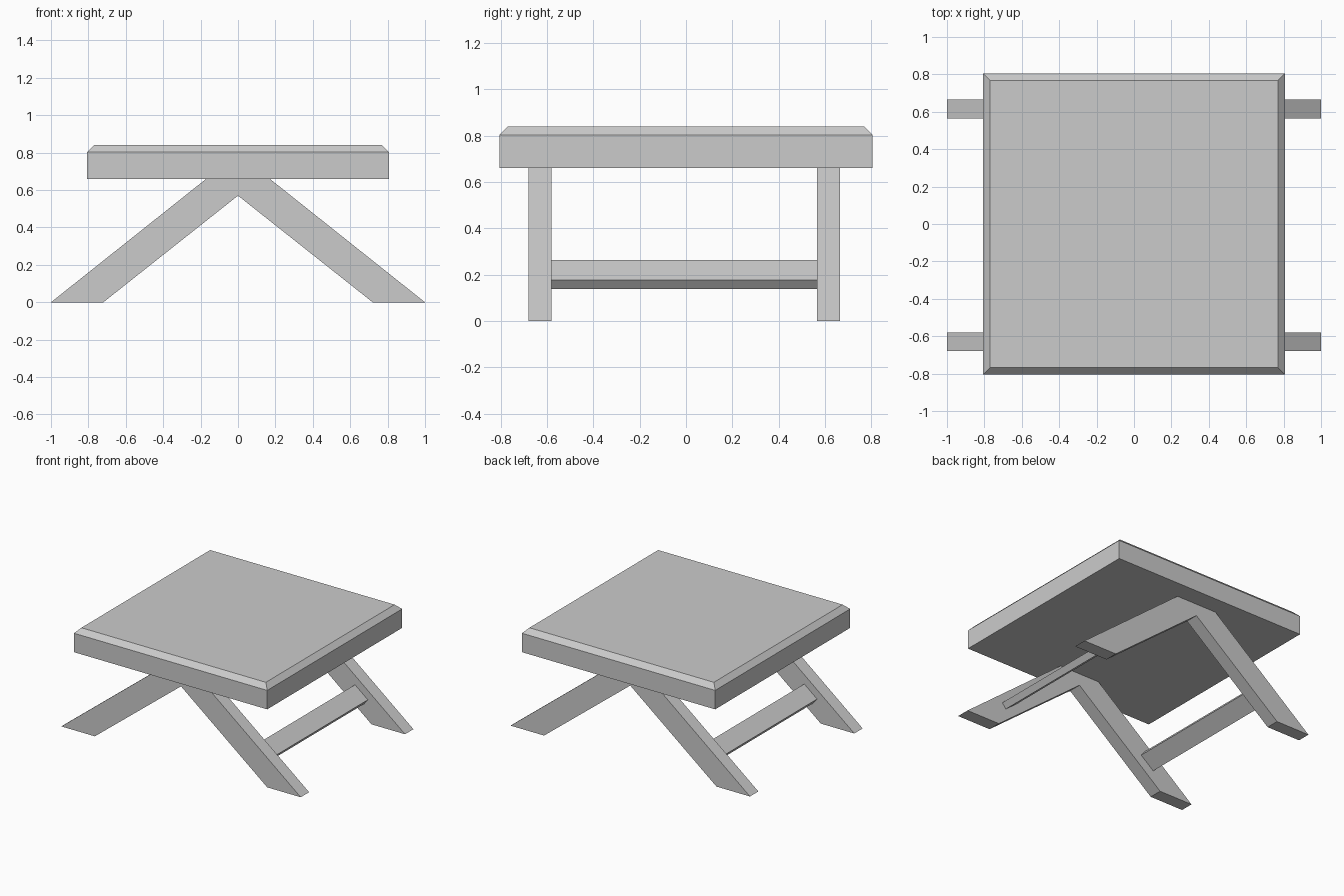
import bpy, bmesh
from math import radians

cube = bpy.data.objects.get("Cube")
if cube:
    bpy.data.objects.remove(cube, do_unlink=True)

grey = bpy.data.materials.new("plain grey")
grey.use_nodes = True
colour = (0.6, 0.6, 0.6, 1)
grey.diffuse_color = colour
grey.node_tree.nodes["Principled BSDF"].inputs["Base Color"].default_value = colour


def finish(name, bm):
    """Turn a bmesh into a flat-shaded object."""
    bmesh.ops.recalc_face_normals(bm, faces=bm.faces)
    mesh = bpy.data.meshes.new(name)
    bm.to_mesh(mesh)
    bm.free()
    mesh.materials.append(grey)
    obj = bpy.data.objects.new(name, mesh)
    bpy.context.collection.objects.link(obj)
    return obj


def box(name, size, centre):
    bm = bmesh.new()
    bmesh.ops.create_cube(bm, size=1)
    bmesh.ops.scale(bm, vec=size, verts=bm.verts)
    obj = finish(name, bm)
    obj.location = centre
    return obj


# Seat slab with a chamfer around the top edge
bm = bmesh.new()
bmesh.ops.create_cube(bm, size=1)
bmesh.ops.scale(bm, vec=(1.615, 1.61, 0.18), verts=bm.verts)
rim = [e for e in bm.edges if all(v.co.z > 0 for v in e.verts)]
bmesh.ops.bevel(bm, geom=rim, offset=0.037, segments=1, affect='EDGES')
finish("seat", bm).location.z = 0.75

# Splayed leg frames: an upside-down V profile pushed through in depth
half = [(0.17, 0.66), (1, 0), (0.72, 0)]
profile = half + [(0, 0.57)] + [(-x, z) for x, z in reversed(half)]
for name, y0, depth in (("front_legs", -0.68, 0.1), ("back_legs", 0.565, 0.1)):
    bm = bmesh.new()
    face = bm.faces.new([bm.verts.new((x, y0, z)) for x, z in profile])
    extruded = bmesh.ops.extrude_face_region(bm, geom=[face])["geom"]
    moved = [v for v in extruded if isinstance(v, bmesh.types.BMVert)]
    bmesh.ops.translate(bm, vec=(0, depth, 0), verts=moved)
    finish(name, bm)

# Flat rails joining the frames, tilted to the slope of the legs
for name, side in (("left_rail", 1), ("right_rail", -1)):
    rail = box(name, (0.137, 1.16, 0.05), (side * 0.62, -0.007, 0.2))
    rail.rotation_euler.y = side * radians(38.4)
